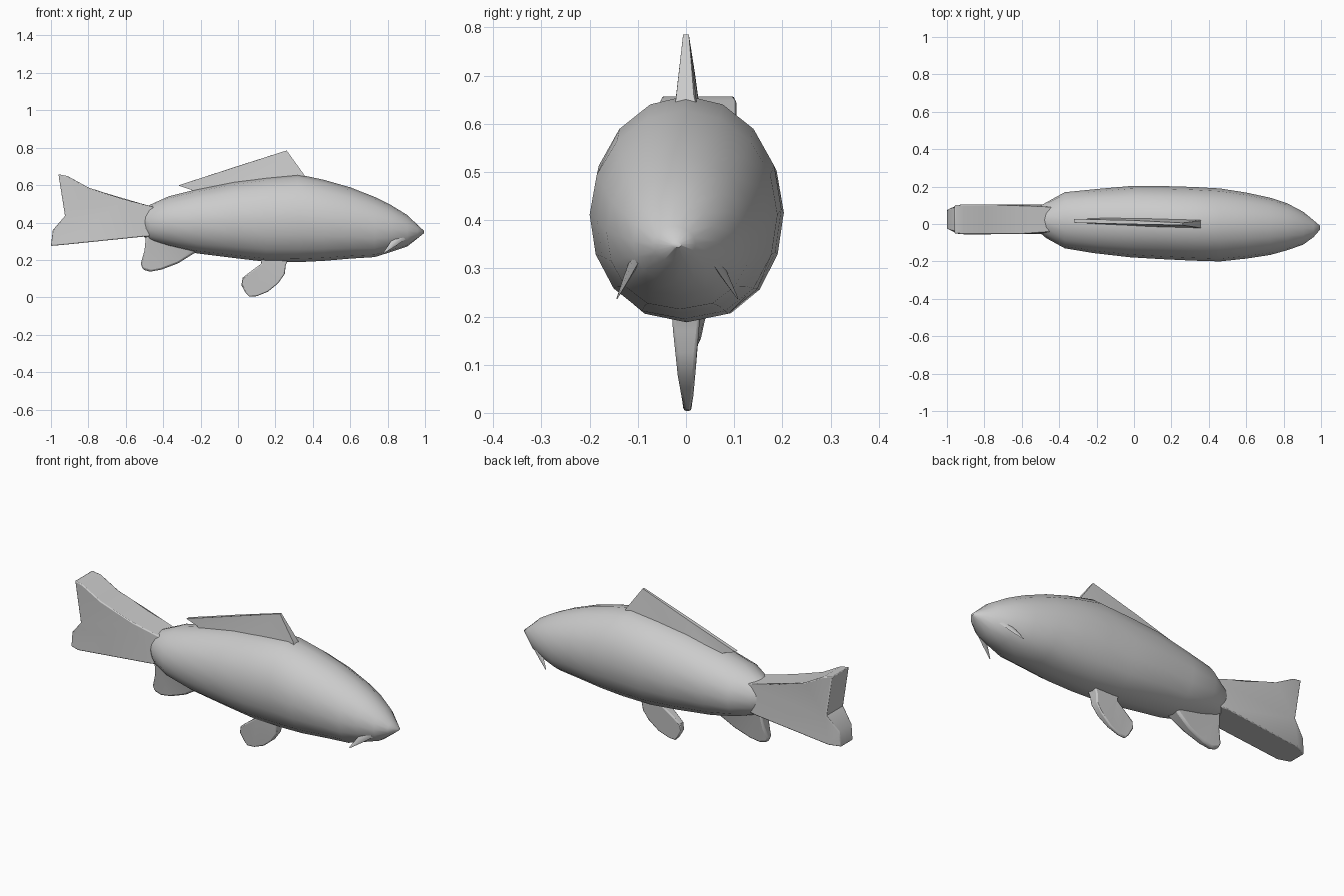
import bpy, bmesh
from math import cos, sin, pi, radians
from mathutils import Vector


def finish(name, bm, angle):
    bmesh.ops.recalc_face_normals(bm, faces=bm.faces)
    me = bpy.data.meshes.new(name)
    bm.to_mesh(me)
    bm.free()
    for p in me.polygons:
        p.use_smooth = True
    me.set_sharp_from_angle(angle=radians(angle))
    ob = bpy.data.objects.new(name, me)
    bpy.context.collection.objects.link(ob)
    return ob


def loft(name, rings, angle=50):
    bm = bmesh.new()
    loops = [[bm.verts.new(p) for p in r] for r in rings]
    n = len(loops[0])
    for a, b in zip(loops, loops[1:]):
        for i in range(n):
            bm.faces.new((a[i], a[(i + 1) % n], b[(i + 1) % n], b[i]))
    bm.faces.new(loops[0])
    bm.faces.new(loops[-1])
    return finish(name, bm, angle)


def fin(name, outline, rim=0.0, angle=40):
    """Fin from side outline points (x, z, centre y, half thickness)."""
    bm = bmesh.new()
    front = [bm.verts.new((x, y - t, z)) for x, z, y, t in outline]
    back = [bm.verts.new((x, y + t, z)) for x, z, y, t in outline]
    n = len(outline)
    faces = [bm.faces.new(front), bm.faces.new(back[::-1])]
    for i in range(n):
        j = (i + 1) % n
        bm.faces.new((front[i], back[i], back[j], front[j]))
    # triangulate the concave, slightly twisted side faces
    bmesh.ops.triangulate(bm, faces=faces)
    ob = finish(name, bm, angle)
    if rim:
        mod = ob.modifiers.new("rim", 'BEVEL')
        mod.width = rim
        mod.segments = 2
        mod.limit_method = 'ANGLE'
        mod.angle_limit = radians(50)
    return ob


# body: x, y min, y max, z bottom, z top
sections = [
    (-0.505, -0.045, 0.095, 0.325, 0.475),
    (-0.47, -0.075, 0.115, 0.30, 0.495),
    (-0.37, -0.13, 0.17, 0.27, 0.54),
    (-0.22, -0.155, 0.185, 0.235, 0.578),
    (-0.02, -0.178, 0.203, 0.21, 0.62),
    (0.15, -0.188, 0.203, 0.19, 0.642),
    (0.32, -0.196, 0.198, 0.188, 0.658),
    (0.46, -0.20, 0.19, 0.195, 0.628),
    (0.60, -0.185, 0.168, 0.207, 0.588),
    (0.73, -0.165, 0.14, 0.215, 0.537),
    (0.82, -0.14, 0.11, 0.243, 0.492),
    (0.905, -0.11, 0.065, 0.272, 0.44),
    (0.96, -0.07, 0.02, 0.315, 0.387),
    (0.995, -0.03, -0.01, 0.343, 0.355),
]
N = 16
rings = []
for x, y0, y1, z0, z1 in sections:
    ring = []
    for i in range(N):
        c, s = cos(2 * pi * i / N), sin(2 * pi * i / N)
        if s < 0:  # fuller belly
            c = (1 if c > 0 else -1) * abs(c) ** 0.85
        ring.append((x, (y0 + y1) / 2 + (y1 - y0) / 2 * c,
                     (z0 + z1) / 2 + (z1 - z0) / 2 * s))
    rings.append(ring)
loft("body", rings)

# thick tail fin
ty = 0.025
fin("tail_fin", [
    (-0.42, 0.475, ty, 0.065), (-0.62, 0.527, ty, 0.08), (-0.80, 0.587, ty, 0.08),
    (-0.91, 0.648, ty, 0.08), (-0.96, 0.658, ty, 0.075), (-0.925, 0.435, ty, 0.075),
    (-0.99, 0.36, ty, 0.055), (-1.0, 0.275, ty, 0.05), (-0.94, 0.28, ty, 0.078),
    (-0.50, 0.325, ty, 0.08), (-0.42, 0.33, ty, 0.065)], rim=0.018)

# thin dorsal fin, leaning slightly sideways along its length
fin("dorsal_fin", [
    (0.37, 0.62, 0.0, 0.025), (0.35, 0.66, -0.002, 0.018), (0.26, 0.785, 0.0, 0.006),
    (0.0, 0.702, 0.009, 0.01), (-0.32, 0.598, 0.017, 0.01), (-0.25, 0.575, 0.016, 0.012),
    (-0.2, 0.54, 0.016, 0.022), (0.05, 0.59, 0.009, 0.025)])

# rounded pelvic fin under the belly
fin("pelvic_fin", [
    (0.12, 0.22, 0.0, 0.03), (0.125, 0.18, 0.0, 0.027), (0.07, 0.14, 0.0, 0.022),
    (0.025, 0.105, 0.002, 0.018), (0.018, 0.065, 0.003, 0.014), (0.04, 0.025, 0.003, 0.01),
    (0.06, 0.003, 0.003, 0.008), (0.10, 0.006, 0.003, 0.008), (0.16, 0.03, 0.003, 0.012),
    (0.215, 0.075, 0.001, 0.018), (0.25, 0.125, 0.0, 0.022), (0.255, 0.17, 0.0, 0.027),
    (0.275, 0.22, 0.0, 0.03)], rim=0.006)

# anal fin in front of the tail
fin("anal_fin", [
    (-0.49, 0.35, 0.015, 0.05), (-0.50, 0.25, 0.015, 0.03), (-0.52, 0.18, 0.013, 0.018),
    (-0.508, 0.148, 0.012, 0.014), (-0.47, 0.137, 0.012, 0.014), (-0.41, 0.148, 0.012, 0.018),
    (-0.32, 0.182, 0.013, 0.024), (-0.23, 0.238, 0.015, 0.035), (-0.22, 0.29, 0.015, 0.055)],
    rim=0.01)

# pair of pointed mouth barbels
for side, root_y, tip_y in (("left", 0.055, 0.107), ("right", -0.10, -0.143)):
    tip, root = Vector((0.78, tip_y, 0.238)), Vector((0.875, root_y, 0.33))
    rs = []
    for t, r in ((0, 0.002), (0.5, 0.012), (1, 0.02)):
        p = tip.lerp(root, t)
        rs.append([p + Vector((r * cos(a * pi / 3), r * 0.5 * sin(a * pi / 3),
                               -r * cos(a * pi / 3))) for a in range(6)])
    loft("barbel_" + side, rs)
